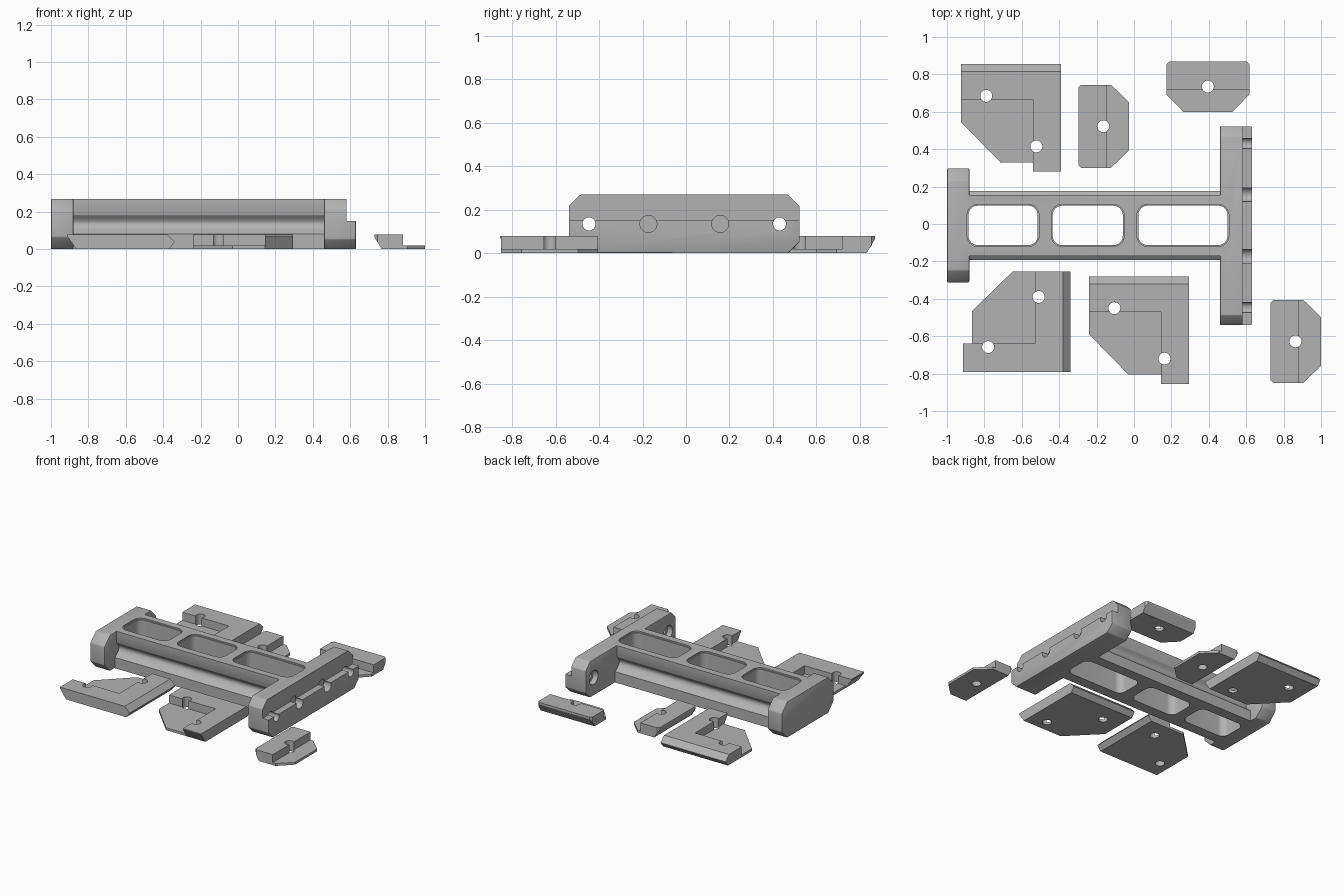
import bpy, bmesh, math
from mathutils import Vector, Matrix

if "Cube" in bpy.data.objects:
    bpy.data.objects.remove(bpy.data.objects["Cube"])

grey = bpy.data.materials.new("matte grey")
grey.diffuse_color = (0.45, 0.45, 0.45, 1)
grey.use_nodes = True
grey.node_tree.nodes["Principled BSDF"].inputs["Base Color"].default_value = grey.diffuse_color
YC = -0.008   # centre line of the main frame


def prism(name, pts, axis, a, b, cuts=(), bevel=0.0):
    """Extrude a 2D outline along an axis, then trim it with planes (point, outward normal)."""
    place = {'x': lambda p: (a, p[0], p[1]), 'z': lambda p: (p[0], p[1], a)}[axis]
    step = Vector((b - a, 0, 0)) if axis == 'x' else Vector((0, 0, b - a))
    bm = bmesh.new()
    face = bm.faces.new([bm.verts.new(place(p)) for p in pts])
    ext = bmesh.ops.extrude_face_region(bm, geom=[face], use_keep_orig=True)
    bmesh.ops.translate(bm, vec=step, verts=[v for v in ext['geom'] if isinstance(v, bmesh.types.BMVert)])
    for co, no in cuts:
        res = bmesh.ops.bisect_plane(bm, geom=bm.verts[:] + bm.edges[:] + bm.faces[:], dist=1e-5,
                                     plane_co=co, plane_no=no, clear_outer=True)
        edges = [e for e in res['geom_cut'] if isinstance(e, bmesh.types.BMEdge) and e.is_boundary]
        bmesh.ops.holes_fill(bm, edges=edges, sides=0)
    bmesh.ops.recalc_face_normals(bm, faces=bm.faces)
    if bevel:
        bmesh.ops.bevel(bm, geom=bm.edges[:], offset=bevel, segments=2, profile=0.5, affect='EDGES')
    me = bpy.data.meshes.new(name)
    bm.to_mesh(me)
    bm.free()
    me.materials.append(grey)
    ob = bpy.data.objects.new(name, me)
    bpy.context.collection.objects.link(ob)
    return ob


def combine(ob, others, op='DIFFERENCE'):
    """Apply booleans and remove the helper solids."""
    for o in others:
        m = ob.modifiers.new("cut", 'BOOLEAN')
        m.operation, m.object, m.solver = op, o, 'EXACT'
    bpy.context.view_layer.update()
    me = bpy.data.meshes.new_from_object(ob.evaluated_get(bpy.context.evaluated_depsgraph_get()))
    ob.modifiers.clear()
    ob.data = me
    me.materials.clear()
    me.materials.append(grey)
    for o in others:
        bpy.data.objects.remove(o)
    return ob


def rect(x0, x1, y0, y1):
    return [(x0, y0), (x1, y0), (x1, y1), (x0, y1)]


def circle(cx, cy, r, n=32):
    return [(cx + r * math.cos(2 * math.pi * i / n), cy + r * math.sin(2 * math.pi * i / n)) for i in range(n)]


def rounded(x0, x1, y0, y1, r):
    pts = []
    for k, (cx, cy) in enumerate([(x1 - r, y1 - r), (x0 + r, y1 - r), (x0 + r, y0 + r), (x1 - r, y0 + r)]):
        for i in range(9):
            t = math.pi / 2 * (k + i / 8)
            pts.append((cx + r * math.cos(t), cy + r * math.sin(t)))
    return pts


def octagon(y0, y1, z0, z1, c):
    return [(y0 + c, z0), (y1 - c, z0), (y1, z0 + c), (y1, z1 - c),
            (y1 - c, z1), (y0 + c, z1), (y0, z1 - c), (y0, z0 + c)]


def smooth(ob):
    bpy.ops.object.select_all(action='DESELECT')
    ob.select_set(True)
    bpy.context.view_layer.objects.active = ob
    bpy.ops.object.shade_smooth_by_angle(angle=math.radians(30))


def screw_hole(x, y, z0=-0.1, z1=0.2, r=0.032):
    return prism("hole", circle(x, y, r), 'z', z0, z1)


# --- beam with a rounded groove along each side
half = [(0.184, 0), (0.184, 0.08)]
for i in range(13):
    t = i / 12
    half.append((0.178 - 0.015 * t - 0.034 * math.sin(math.pi * t), 0.085 + 0.095 * t))
half += [(0.164, 0.182), (0.164, 0.267)]
section = [(YC + y, z) for y, z in half] + [(YC - y, z) for y, z in reversed(half)]
frame = prism("main_frame", section, 'x', -0.94, 0.52)

# --- end blocks joined to the beam
left_end = prism("left_end", octagon(-0.312, 0.298, 0, 0.268, 0.064), 'x', -1.0, -0.88, bevel=0.007)
right_end = prism("right_end", octagon(-0.539, 0.522, 0, 0.268, 0.052), 'x', 0.46, 0.63, bevel=0.004)
ledge_cut = prism("ledge_cut", rect(-0.7, 0.7, 0.149, 0.4), 'x', 0.58, 0.8)
combine(right_end, [ledge_cut])
combine(frame, [left_end, right_end], 'UNION')

# --- pockets with a slightly wider rim, and bolt holes in the right end
cutters = []
for x0, x1 in [(-0.885, -0.515), (-0.435, -0.06), (0.023, 0.5)]:
    cutters.append(prism("pocket", rounded(x0, x1, -0.113, 0.098, 0.05), 'z', -0.1, 0.4))
    cutters.append(prism("rim", rounded(x0 - 0.007, x1 + 0.007, -0.12, 0.105, 0.057), 'z', 0.257, 0.4))
for y in (-0.446, 0.43):
    cutters.append(prism("bolt", circle(y, 0.134, 0.03), 'x', 0.3, 0.8))
    cutters.append(prism("counterbore", circle(y, 0.134, 0.052), 'x', 0.4, 0.5))
for y in (-0.173, 0.157):
    cutters.append(prism("peg_socket", circle(y, 0.134, 0.039), 'x', 0.57, 0.8))
combine(frame, cutters)
smooth(frame)


# --- corner plates: raised L with a pointed outer edge, thin inner floor
def corner_plate(name, x, y, turn):
    outline = [(-0.2675, 0.2875), (-0.2675, -0.0225), (-0.0575, -0.2375), (0.1175, -0.2375),
               (0.1175, -0.2875), (0.2675, -0.2875), (0.2675, 0.2875)]
    cuts = [((0, 0.2875, 0.038), (0, 1, 1)),           # upper slope of the pointed edge
            ((0, 0.2875, 0.036), (0, 0.036, -0.028)),  # undercut of the pointed edge
            ((0, -0.2875, 0.07), (0, -0.07, -0.05))]   # undercut of the leg end
    ob = prism(name, outline, 'z', 0, 0.078, cuts)
    combine(ob, [prism("floor_cut", rect(-0.5, 0.1175, -0.5, 0.0975), 'z', 0.018, 0.3),
                 screw_hole(-0.1325, 0.1175), screw_hole(0.1355, -0.1525)])
    ob.data.transform(Matrix.Translation((x, y, 0)) @ Matrix.Rotation(turn, 4, 'Z'))
    smooth(ob)


# --- small clip plates: raised bar, undercut back, thin lip with clipped corners
def clip_plate(name, x, y, turn):
    outline = [(-0.135, -0.208), (-0.12, -0.222), (0.04, -0.222), (0.135, -0.13),
               (0.135, 0.13), (0.04, 0.222), (-0.12, 0.222), (-0.135, 0.208)]
    ob = prism(name, outline, 'z', 0, 0.078, [((-0.135, 0, 0.062), (-0.062, 0, -0.038))])
    combine(ob, [prism("lip_cut", rect(0.016, 0.5, -0.5, 0.5), 'z', 0.018, 0.3),
                 screw_hole(-0.002, 0)])
    ob.data.transform(Matrix.Translation((x, y, 0)) @ Matrix.Rotation(turn, 4, 'Z'))
    smooth(ob)


quarter = -math.pi / 2
corner_plate("corner_plate_back", -0.6575, 0.5675, 0)
corner_plate("corner_plate_front", 0.0275, -0.5675, 0)
corner_plate("corner_plate_left", -0.6275, -0.5225, quarter)
clip_plate("clip_plate_middle", -0.1625, 0.5225, 0)
clip_plate("clip_plate_right", 0.865, -0.6275, 0)
clip_plate("clip_plate_back", 0.395, 0.733, quarter)
